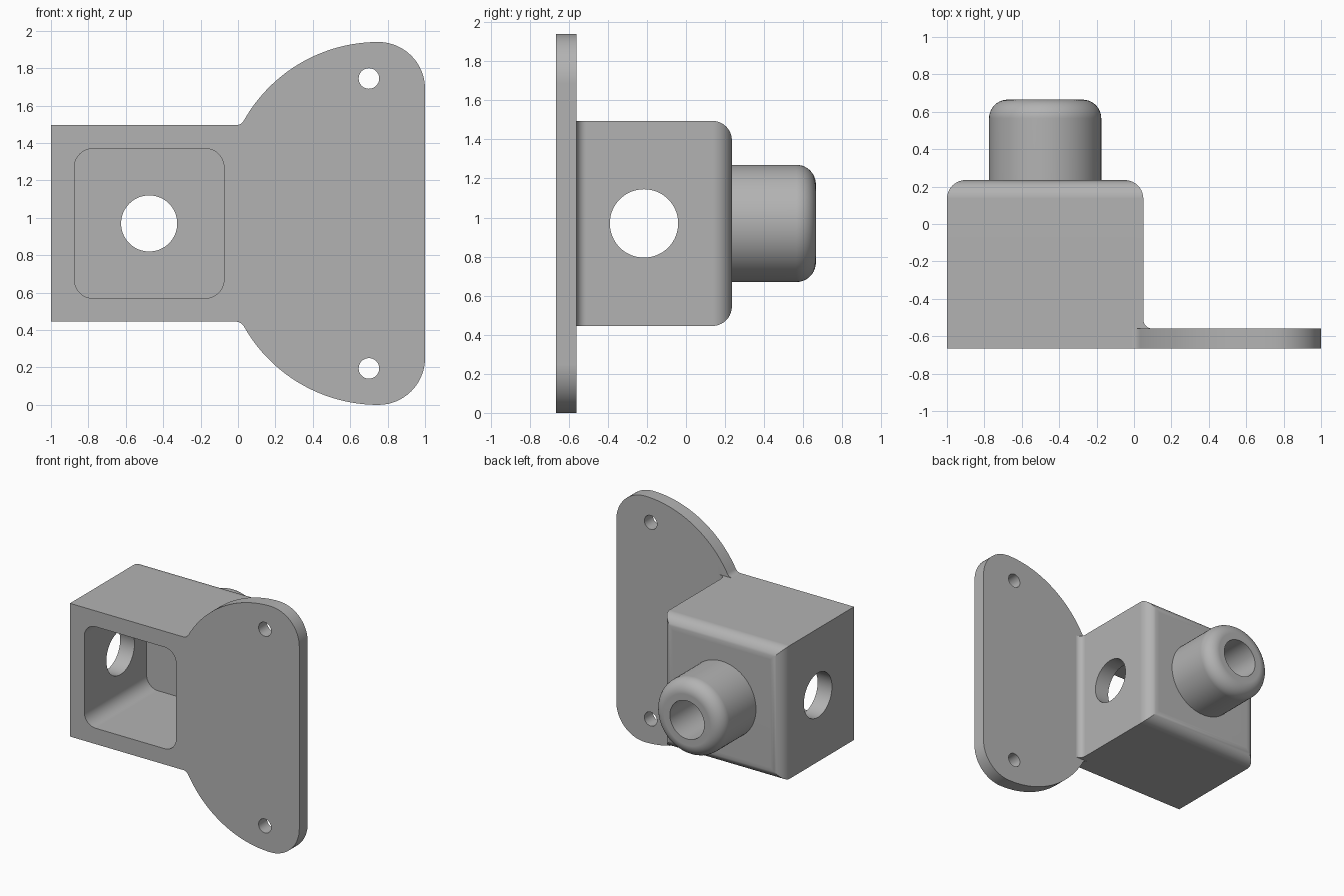
import bpy, bmesh
from math import cos, sin, pi, atan2, sqrt
from mathutils import Vector

if "Cube" in bpy.data.objects:
    bpy.data.objects.remove(bpy.data.objects["Cube"], do_unlink=True)

MID = 0.97            # height of the mirror plane
FRONT, PLATE_BACK, BOX_BACK, BOSS_BACK = -0.665, -0.56, 0.235, 0.665
BOX_LEFT, BOX_RIGHT, BOX_HALF = -1.0, 0.05, 0.525
BORE_X = -0.475

grey = bpy.data.materials.new("plain grey")
grey.use_nodes = True
grey.diffuse_color = (0.45, 0.45, 0.45, 1)
grey.node_tree.nodes["Principled BSDF"].inputs["Base Color"].default_value = grey.diffuse_color


def arc(cx, cy, r, start, end, steps=12):
    angles = [start + (end - start) * i / steps for i in range(steps + 1)]
    return [(cx + r * cos(a), cy + r * sin(a)) for a in angles]


def circle(cx, cy, r, steps=64):
    return arc(cx, cy, r, 0, 2 * pi, steps)[:-1]


def rounded_square(cx, cy, half, r):
    points = []
    for i, (sx, sy) in enumerate([(1, 1), (-1, 1), (-1, -1), (1, -1)]):
        points += arc(cx + sx * (half - r), cy + sy * (half - r), r, i * pi / 2, (i + 1) * pi / 2)
    return points


def prism(name, outline, axis, low, high, rounding=0):
    """Extrude an outline along an axis, optionally rounding the edges of the high end."""
    place = {"x": lambda p, d: (d, p[0], p[1]),
             "y": lambda p, d: (p[0], d, p[1]),
             "z": lambda p, d: (p[0], p[1], d)}[axis]
    bm = bmesh.new()
    base = bm.faces.new([bm.verts.new(place(p, low)) for p in outline])
    ends = bmesh.ops.extrude_face_region(bm, geom=[base], use_keep_orig=True)["geom"]
    top_verts = [v for v in ends if isinstance(v, bmesh.types.BMVert)]
    bmesh.ops.translate(bm, verts=top_verts, vec=Vector(place((0, 0), high - low)))
    bmesh.ops.recalc_face_normals(bm, faces=bm.faces)
    if rounding:
        rim = [e for e in bm.edges if all(v in top_verts for v in e.verts)]
        bmesh.ops.bevel(bm, geom=rim, offset=rounding, offset_type="OFFSET",
                        segments=10, profile=0.5, affect="EDGES", clamp_overlap=True)
    mesh = bpy.data.meshes.new(name)
    bm.to_mesh(mesh)
    bm.free()
    mesh.materials.append(grey)
    obj = bpy.data.objects.new(name, mesh)
    bpy.context.collection.objects.link(obj)
    return obj


def combine(body, part, operation):
    bpy.context.view_layer.objects.active = body
    mod = body.modifiers.new(part.name, "BOOLEAN")
    mod.object, mod.operation, mod.solver = part, operation, "EXACT"
    bpy.ops.object.modifier_apply(modifier=mod.name)
    bpy.data.objects.remove(part, do_unlink=True)


# Mounting plate: box front, small fillet, sweeping arc and rounded corner, mirrored
sweep_r, sweep_x, sweep_z = 0.825, 0.75, 1.115
fillet_r = 0.05
fillet_z = MID + BOX_HALF + fillet_r
fillet_x = sweep_x - sqrt((sweep_r + fillet_r) ** 2 - (fillet_z - sweep_z) ** 2)
meet = atan2(fillet_z - sweep_z, fillet_x - sweep_x)
upper = [(BOX_LEFT, MID + BOX_HALF)]
upper += arc(fillet_x, fillet_z, fillet_r, -pi / 2, meet - pi, 8)
upper += arc(sweep_x, sweep_z, sweep_r, meet, pi / 2, 32)[:-1]
upper += arc(sweep_x, 1.69, 0.25, pi / 2, 0, 16)
lower = [(x, 2 * MID - z) for x, z in reversed(upper)]
bracket = prism("bracket", upper + lower, "y", FRONT, PLATE_BACK)

# Hollow box with rounded back edges
box_outline = [(x, MID + s * BOX_HALF) for x, s in
               [(BOX_LEFT, -1), (BOX_RIGHT, -1), (BOX_RIGHT, 1), (BOX_LEFT, 1)]]
combine(bracket, prism("box", box_outline, "y", FRONT, BOX_BACK, 0.1), "UNION")

# Fillet between the box side and the plate
web = [(0, -0.6), (0.1, -0.6)] + arc(0.1, PLATE_BACK + 0.05, 0.05, 1.5 * pi, pi, 8) + [(0, PLATE_BACK + 0.05)]
combine(bracket, prism("web_fillet", web, "z", MID - BOX_HALF, MID + BOX_HALF), "UNION")

# Round boss on the back
combine(bracket, prism("boss", circle(BORE_X, MID, 0.3), "y", 0.17, BOSS_BACK, 0.1), "UNION")

# Cavity, bore, cross hole and screw holes
cutters = [prism("cavity", rounded_square(BORE_X, MID, 0.4, 0.1), "y", -0.8, 0.11),
           prism("bore", circle(BORE_X, MID, 0.15), "y", 0, 0.8),
           prism("cross_hole", circle(-0.215, MID, 0.175), "x", -1.2, 0.2)]
for side in (-1, 1):
    cutters.append(prism("screw_hole", circle(0.7, MID + side * 0.775, 0.055, 32), "y", -0.8, -0.4))
for cutter in cutters:
    combine(bracket, cutter, "DIFFERENCE")

# Smooth curved faces, keep edges crisp and flats flat
bpy.ops.object.select_all(action="DESELECT")
bracket.select_set(True)
bpy.context.view_layer.objects.active = bracket
bpy.ops.object.shade_smooth_by_angle(angle=pi / 6)
weighted = bracket.modifiers.new("flat_shading", "WEIGHTED_NORMAL")
weighted.keep_sharp = True
